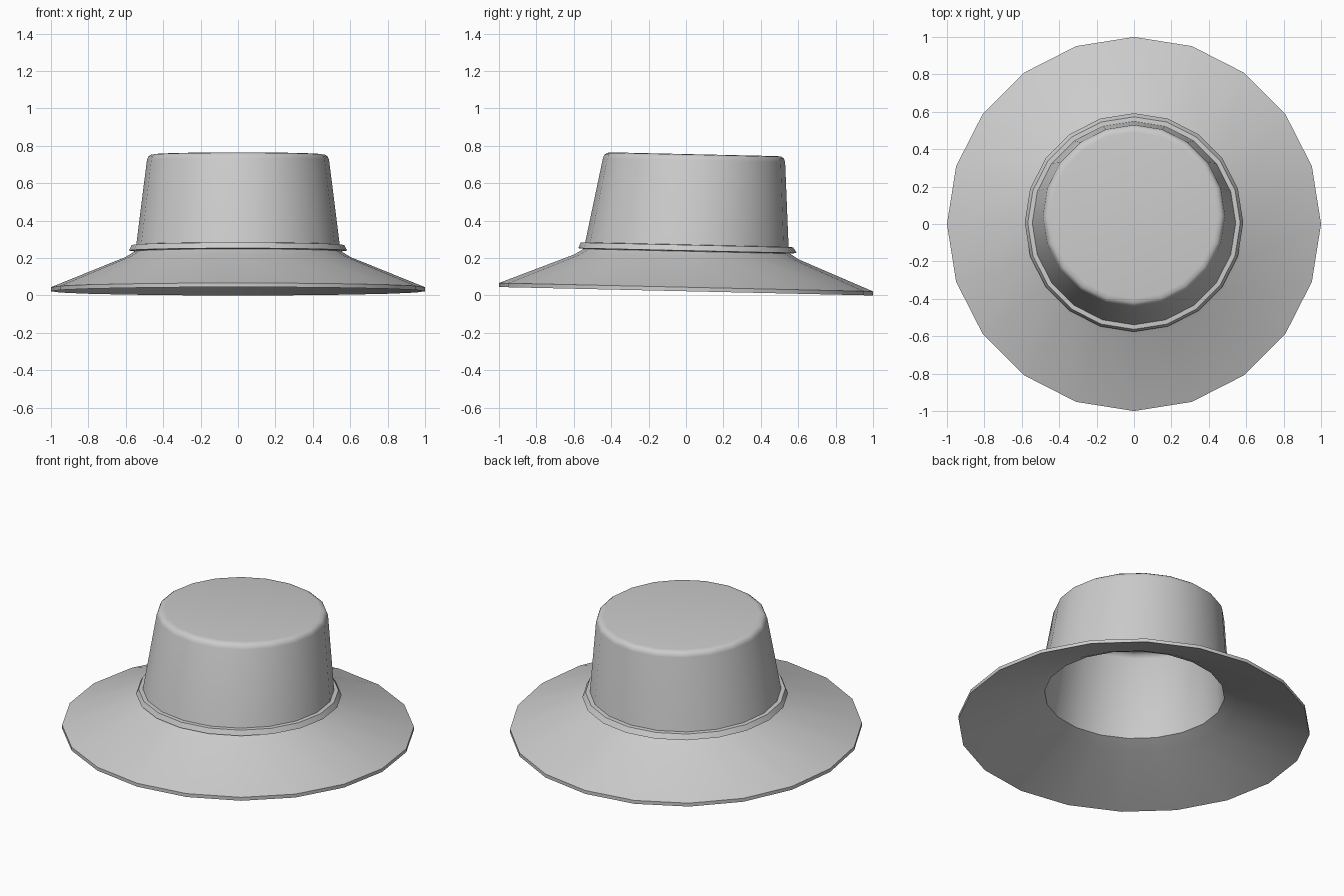
import bpy, bmesh, math

if "Cube" in bpy.data.objects:
    bpy.data.objects.remove(bpy.data.objects["Cube"])

SIDES = 20
SLOPE = 0.0225  # whole hat dips slightly toward the back


def loft(name, rings, caps=False, loop=False):
    """Skin 20-sided rings given as (radius, centre y, height)."""
    bm = bmesh.new()
    loops = []
    for r, cy, z in rings:
        ring = []
        for i in range(SIDES):
            a = 2 * math.pi * i / SIDES
            y = cy + r * math.sin(a)
            ring.append(bm.verts.new((r * math.cos(a), y, z - SLOPE * y)))
        loops.append(ring)
    pairs = list(zip(loops, loops[1:]))
    if loop:
        pairs.append((loops[-1], loops[0]))
    for a, b in pairs:
        for i in range(SIDES):
            j = (i + 1) % SIDES
            bm.faces.new((a[i], a[j], b[j], b[i]))
    if caps:
        bm.faces.new(loops[0])
        bm.faces.new(loops[-1])
    bmesh.ops.recalc_face_normals(bm, faces=bm.faces)
    mesh = bpy.data.meshes.new(name)
    bm.to_mesh(mesh)
    bm.free()
    ob = bpy.data.objects.new(name, mesh)
    bpy.context.collection.objects.link(ob)
    bpy.ops.object.select_all(action='DESELECT')
    ob.select_set(True)
    bpy.context.view_layer.objects.active = ob
    bpy.ops.object.shade_smooth_by_angle(angle=math.radians(40))
    return ob


# Crown and brim: one hollow shell, outer top down to the brim edge, then back up inside
loft("crown_and_brim", [
    (0.445, 0.046, 0.756), (0.466, 0.045, 0.753), (0.480, 0.044, 0.743),
    (0.487, 0.043, 0.725), (0.545, 0.004, 0.262), (0.552, 0.004, 0.236),
    (0.600, 0.003, 0.206), (1.000, 0.000, 0.044),
    (1.000, 0.000, 0.0225), (0.590, 0.003, 0.190), (0.512, 0.004, 0.230),
    (0.466, 0.043, 0.710), (0.452, 0.045, 0.730), (0.435, 0.046, 0.736),
], caps=True)

# Hat band: thin bevelled strip around the crown base
loft("hat_band", [
    (0.540, 0.004, 0.272), (0.568, 0.005, 0.270),
    (0.584, 0.008, 0.240), (0.545, 0.005, 0.236),
], loop=True)
